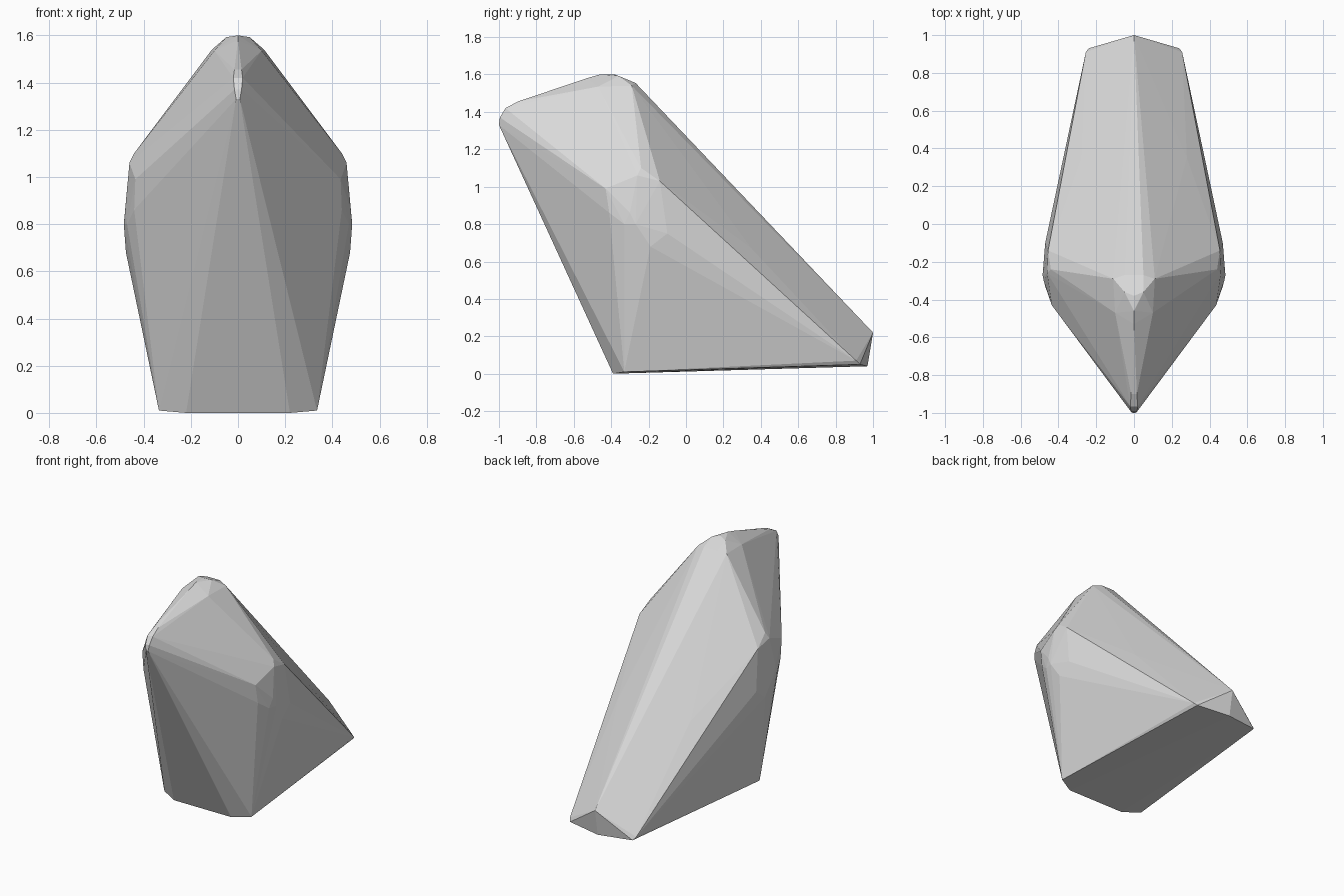
import bpy
import bmesh

if "Cube" in bpy.data.objects:
    bpy.data.objects.remove(bpy.data.objects["Cube"])

# Pale stone colour
stone = bpy.data.materials.new("pale grey stone")
stone.diffuse_color = (0.7, 0.7, 0.7, 1)
stone.use_nodes = True
stone.node_tree.nodes["Principled BSDF"].inputs["Base Color"].default_value = stone.diffuse_color

# Right-hand corner points of the faceted boulder, grouped by region
base = [(0.22, -0.39, 0), (0.335, -0.33, 0.01)]
tail = [(0.255, 0.91, 0.07), (0.24, 0.93, 0.05), (0, 0.97, 0.04), (0, 1.0, 0.22)]
shoulder = [(0.44, -0.24, 1.10), (0.46, -0.26, 1.06), (0.455, -0.14, 1.03),
            (0.435, -0.43, 0.99), (0.44, -0.41, 0.86), (0.478, -0.30, 0.86),
            (0.484, -0.27, 0.80), (0.47, -0.33, 0.80), (0.475, -0.19, 0.68),
            (0.47, -0.10, 0.75)]
back_ridge = [(0.28, 0.35, 0.67)]
crown = [(0.05, -0.27, 1.555), (0.11, -0.29, 1.54), (0.10, -0.47, 1.535),
         (0.05, -0.36, 1.592), (0, -0.38, 1.60), (0, -0.46, 1.60), (0, -0.53, 1.58)]
nose = [(0.008, -1.0, 1.33), (0.015, -0.995, 1.37), (0.02, -0.965, 1.42),
        (0.015, -0.90, 1.455)]

# Mirror the points and wrap them in a convex skin
bm = bmesh.new()
for x, y, z in base + tail + shoulder + back_ridge + crown + nose:
    for side in ((1, -1) if x > 0 else (1,)):
        bm.verts.new((side * x, y, z))
hull = bmesh.ops.convex_hull(bm, input=bm.verts)
loose = {g for g in hull["geom_interior"] + hull["geom_unused"]
         if isinstance(g, bmesh.types.BMVert)}
bmesh.ops.delete(bm, geom=list(loose), context="VERTS")
bmesh.ops.recalc_face_normals(bm, faces=bm.faces)

mesh = bpy.data.meshes.new("boulder")
bm.to_mesh(mesh)
bm.free()
mesh.materials.append(stone)
boulder = bpy.data.objects.new("boulder", mesh)
bpy.context.collection.objects.link(boulder)

# Blend the tiny facets, keep the large ones crisp
bpy.context.view_layer.objects.active = boulder
boulder.select_set(True)
bpy.ops.object.shade_flat()
